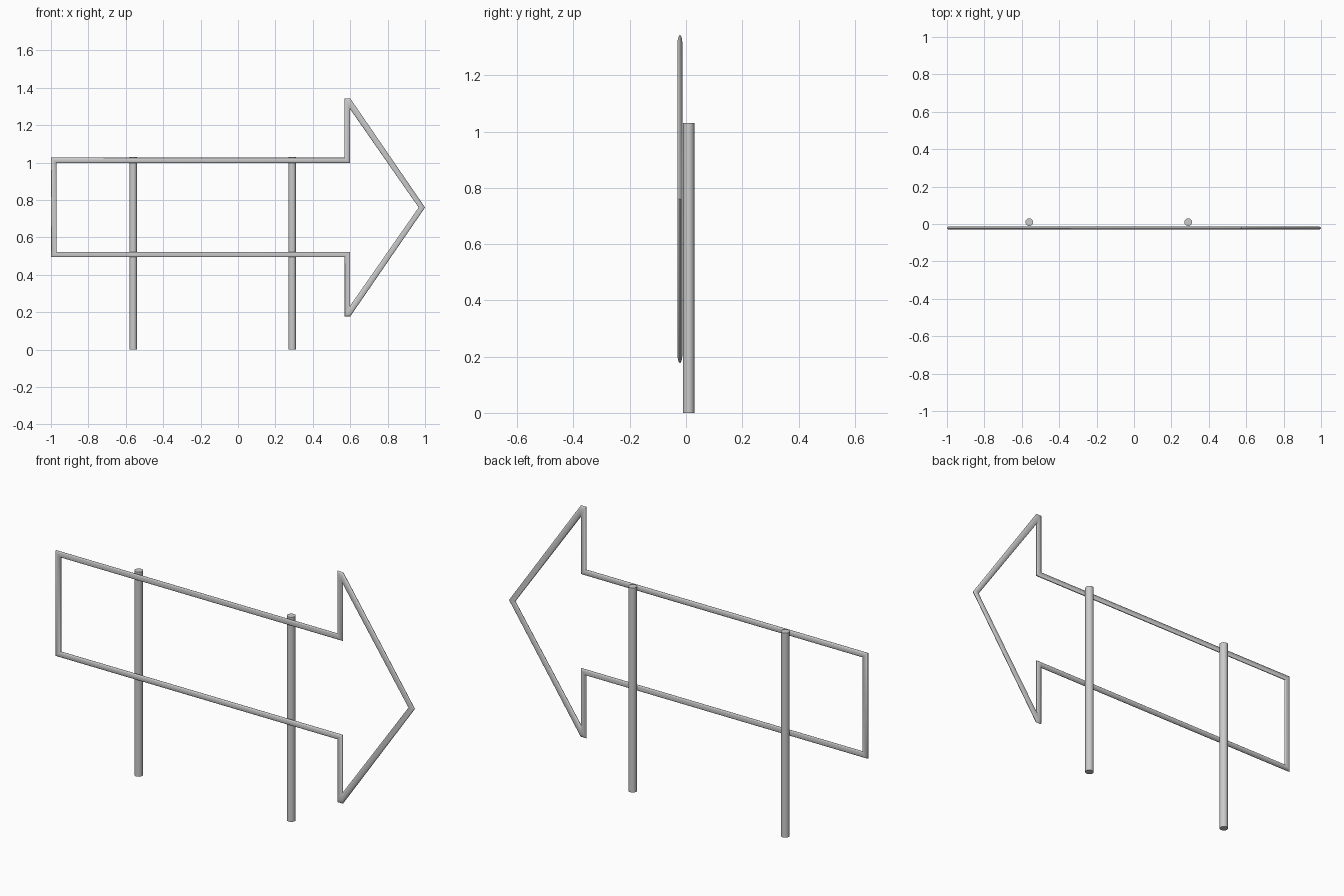
import bpy, bmesh, math

if "Cube" in bpy.data.objects:
    bpy.data.objects.remove(bpy.data.objects["Cube"])

MID_Z = 0.76      # height of the arrow's symmetry line
FRAME_Y = -0.0215
FRAME_HALF_DEPTH = 0.0085
SECTION_SIDES = 16


def add_object(name, bm):
    bmesh.ops.recalc_face_normals(bm, faces=bm.faces[:])
    mesh = bpy.data.meshes.new(name)
    bm.to_mesh(mesh)
    bm.free()
    ob = bpy.data.objects.new(name, mesh)
    bpy.context.collection.objects.link(ob)
    bpy.ops.object.select_all(action='DESELECT')
    ob.select_set(True)
    bpy.context.view_layer.objects.active = ob
    bpy.ops.object.shade_smooth_by_angle(angle=math.radians(35))
    return ob


# Arrow frame: upper half as (outer x, z) and (inner x, z) pairs, height above MID_Z
upper = [
    ((-1.0, 0.266), (-0.97, 0.237)),
    ((0.57, 0.266), (0.60, 0.237)),
    ((0.57, 0.583), (0.60, 0.525)),
    ((0.60, 0.583), (0.60, 0.525)),
]
tip = [((1.0, 0.0), (0.966, 0.0))]
lower = [((o[0], -o[1]), (i[0], -i[1])) for o, i in reversed(upper)]

bm = bmesh.new()
rings = []
for outer, inner in upper + tip + lower:
    ring = []
    for k in range(SECTION_SIDES):
        a = 2 * math.pi * k / SECTION_SIDES
        t = 0.5 + 0.5 * math.cos(a)
        x = inner[0] + (outer[0] - inner[0]) * t
        z = inner[1] + (outer[1] - inner[1]) * t
        ring.append(bm.verts.new((x, FRAME_Y + FRAME_HALF_DEPTH * math.sin(a), MID_Z + z)))
    rings.append(ring)
for r, ring in enumerate(rings):
    nxt = rings[(r + 1) % len(rings)]
    for k in range(SECTION_SIDES):
        j = (k + 1) % SECTION_SIDES
        bm.faces.new((ring[k], ring[j], nxt[j], nxt[k]))
bmesh.ops.remove_doubles(bm, verts=bm.verts[:], dist=1e-5)
add_object("arrow_frame", bm)

# Two round support posts behind the frame
POST_TOP = 1.03
for name, x in (("left_post", -0.56), ("right_post", 0.29)):
    bm = bmesh.new()
    bmesh.ops.create_cone(bm, cap_ends=True, segments=16, radius1=0.0205,
                          radius2=0.0205, depth=POST_TOP)
    bmesh.ops.translate(bm, verts=bm.verts[:], vec=(x, 0.0095, POST_TOP / 2))
    add_object(name, bm)
